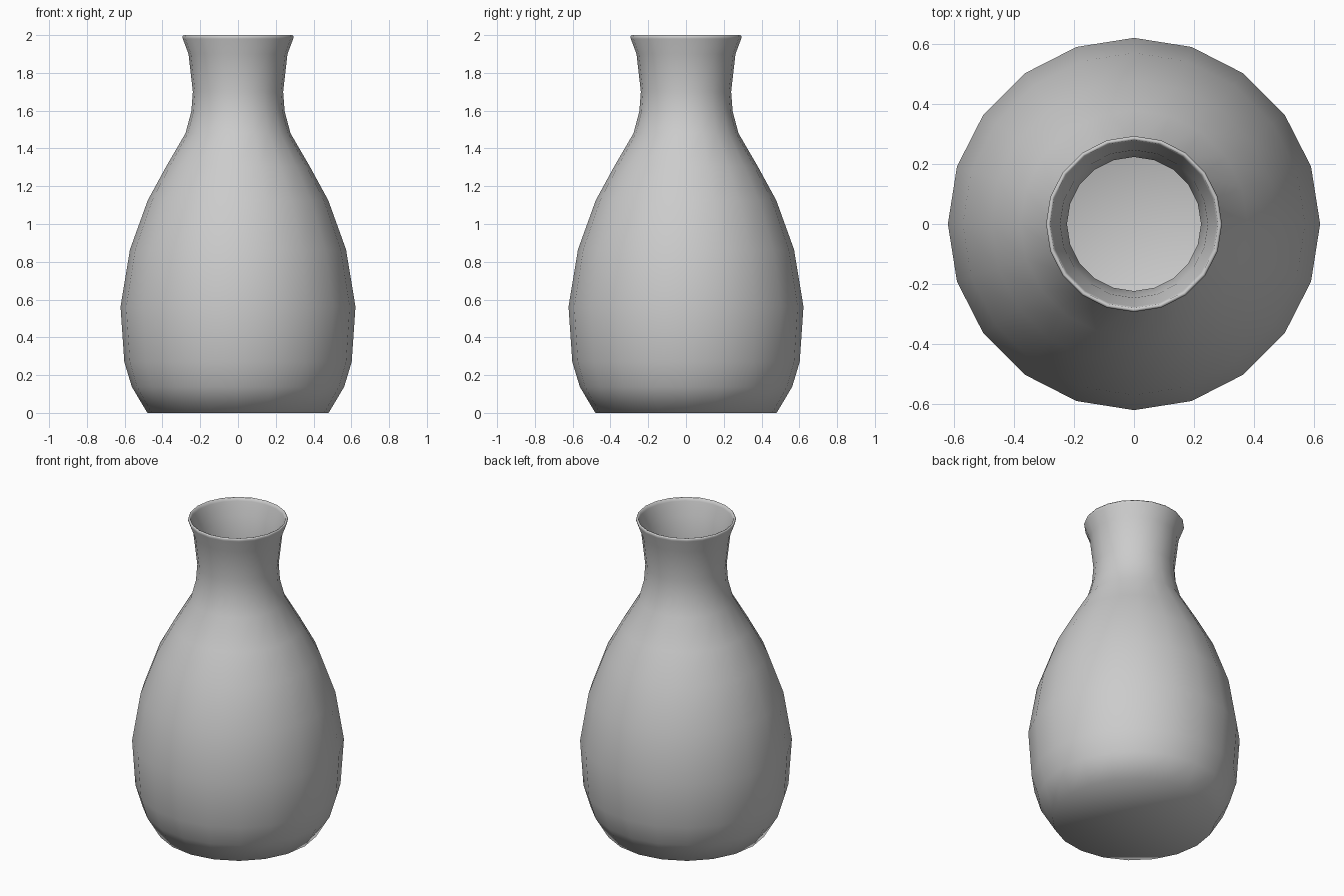
import bpy, bmesh, math

if "Cube" in bpy.data.objects:
    bpy.data.objects.remove(bpy.data.objects["Cube"])

SIDES = 20
WALL = 0.015

# Outer wall, base to lip (radius, height)
outer = [(0.48, 0), (0.562, 0.138), (0.602, 0.27), (0.622, 0.562), (0.572, 0.865),
         (0.478, 1.125), (0.38, 1.305), (0.278, 1.48), (0.247, 1.597),
         (0.239, 1.70), (0.262, 1.90), (0.292, 1.98)]
# Rounded lip
lip = [(0.294, 1.992), (0.289, 2.0), (0.281, 1.997)]
# Inner wall follows the outer one, lip to floor
inner = [(r - WALL, z) for r, z in reversed(outer[1:])] + [(0.47, WALL)]
profile = [(0, 0)] + outer + lip + inner + [(0, WALL)]

# Spin the closed profile into a hollow vase
bm = bmesh.new()
verts = [bm.verts.new((r, 0, z)) for r, z in profile]
edges = [bm.edges.new(pair) for pair in zip(verts, verts[1:])]
bmesh.ops.spin(bm, geom=verts + edges, cent=(0, 0, 0), axis=(0, 0, 1),
               angle=math.tau, steps=SIDES, use_duplicate=False)
bmesh.ops.remove_doubles(bm, verts=bm.verts[:], dist=0.0005)
bmesh.ops.recalc_face_normals(bm, faces=bm.faces[:])
for f in bm.faces:
    f.smooth = True

mesh = bpy.data.meshes.new("vase")
bm.to_mesh(mesh)
bm.free()
vase = bpy.data.objects.new("vase", mesh)
bpy.context.collection.objects.link(vase)
